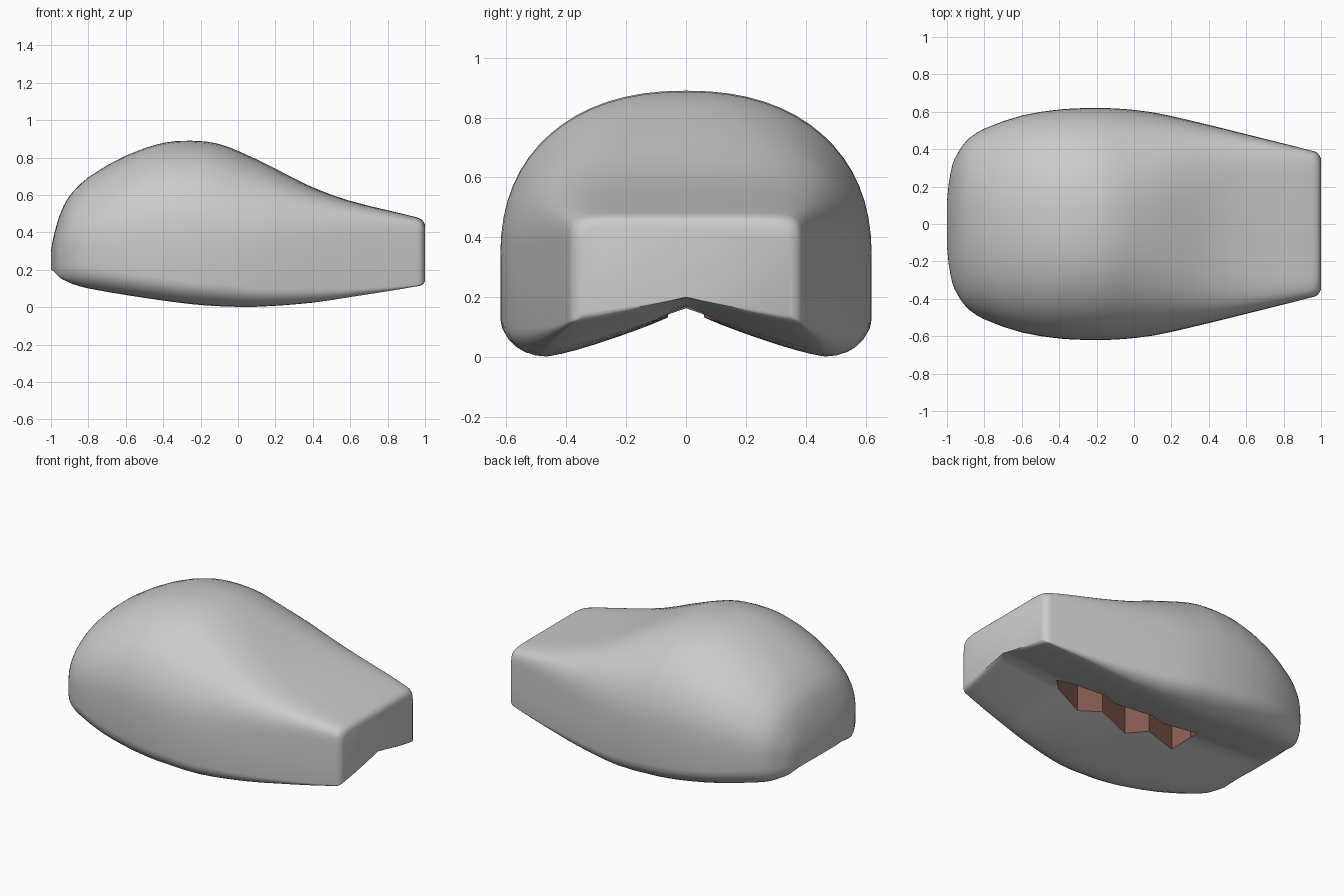
import bpy, bmesh, math

if "Cube" in bpy.data.objects:
    bpy.data.objects.remove(bpy.data.objects["Cube"])

# Stations along the body: x, half width, top height, height of the lower side lobes
ROWS = [
    (-1.0, .12, .30, .200), (-.99, .22, .36, .195), (-.97, .32, .44, .175),
    (-.95, .365, .50, .155), (-.92, .415, .565, .140), (-.88, .46, .62, .122),
    (-.8, .51, .695, .100), (-.6, .58, .81, .065), (-.4, .612, .878, .035),
    (-.25, .62, .89, .016), (-.1, .618, .872, .005), (.1, .597, .79, .002),
    (.4, .53, .64, .024), (.6, .48, .568, .054), (.8, .43, .518, .085),
    (.95, .392, .482, .110), (.975, .384, .472, .115), (.99, .370, .460, .123),
    (1.0, .350, .440, .138),
]
# Zigzag slot in the underside: x, half width
SLOT = [(-.43, 0), (-.39, .12), (-.165, .06), (-.04, .13), (.19, .06),
        (.33, .12), (.53, .05), (.59, 0)]


def slope(i, k):
    a, b = ROWS[max(i - 1, 0)], ROWS[min(i + 1, len(ROWS) - 1)]
    return (b[k] - a[k]) / (b[0] - a[0])


def sample(x, k):
    """Smooth interpolation of column k."""
    i = 0
    while i < len(ROWS) - 2 and x > ROWS[i + 1][0]:
        i += 1
    p, q = ROWS[i], ROWS[i + 1]
    d = q[0] - p[0]
    t = (x - p[0]) / d
    return ((2*t**3 - 3*t*t + 1) * p[k] + (t**3 - 2*t*t + t) * d * slope(i, k)
            + (3*t*t - 2*t**3) * q[k] + (t**3 - t*t) * d * slope(i + 1, k))


def slot_width(x):
    for (x0, h0), (x1, h1) in zip(SLOT, SLOT[1:]):
        if x0 <= x <= x1:
            return h0 + (h1 - h0) * (x - x0) / (x1 - x0)
    return 0.0


def half_section(x):
    """Points from the top centre round the side to the slot edge."""
    w, top, low = (sample(x, k) for k in (1, 2, 3))
    u = max(0.0, min(1.0, (x + .1) / 1.05))
    n = 2.25 + 7 * u * u
    mid = low + .37 * (top - low)
    centre = max(.155 + .045 * x * x, low)
    g = (1 - .85 * u) * min(1, (top - low) / .6)
    pts = []
    for i in range(17):                       # squarish arch
        a = math.pi / 2 * (1 - i / 16)
        y = 0.0 if i == 0 else w * math.cos(a) ** (2 / n)
        pts.append((y, mid + (top - mid) * max(0, math.sin(a)) ** (2 / n)))
    q, rv = w * (1 - .26 * g), .12 * g
    for i in range(7):                        # rounded lower edge
        a = math.pi / 2 * i / 6
        pts.append((q + (w - q) * math.cos(a), low + rv * (1 - math.sin(a))))
    h = slot_width(x)
    for i in range(1, 8):                     # hollow underside
        y = q + (h - q) * i / 7
        pts.append((y, low + (centre - low) * (1 - y / q) ** 1.25))
    return pts


def finish(name, bm, angle):
    bmesh.ops.remove_doubles(bm, verts=bm.verts, dist=1e-4)
    bmesh.ops.recalc_face_normals(bm, faces=bm.faces)
    me = bpy.data.meshes.new(name)
    bm.to_mesh(me)
    bm.free()
    ob = bpy.data.objects.new(name, me)
    bpy.context.collection.objects.link(ob)
    bpy.ops.object.select_all(action='DESELECT')
    bpy.context.view_layer.objects.active = ob
    ob.select_set(True)
    if angle:
        bpy.ops.object.shade_smooth_by_angle(angle=math.radians(angle))
    return ob


# Body shell
xs = {r[0] for r in ROWS} | {s[0] for s in SLOT}
xs |= {(a[0] + b[0]) / 2 for a, b in zip(ROWS, ROWS[1:])}
xs = sorted(xs)
bm = bmesh.new()
rings = []
for x in xs:
    half = half_section(x)
    loop = [(-y, z) for y, z in reversed(half[1:])] + half
    rings.append([bm.verts.new((x, y, z)) for y, z in loop])
for a, b in zip(rings, rings[1:]):
    for j in range(len(a) - 1):
        bm.faces.new((a[j], a[j + 1], b[j + 1], b[j]))
bm.faces.new(rings[0][:-1])
bm.faces.new(rings[-1][:-1])
# join the end caps to the matching seam vertices
finish("body", bm, 50)

# Slot walls rising into the body
bm = bmesh.new()
sx = [x for x in xs if SLOT[0][0] <= x <= SLOT[-1][0]]
rim = [(x, *half_section(x)[-1]) for x in sx]
outline = rim + [(x, -y, z) for x, y, z in reversed(rim[1:-1])]
lower = [bm.verts.new(p) for p in outline]
upper = [bm.verts.new((x, y, .38)) for x, y, z in outline]
for i in range(len(lower)):
    j = (i + 1) % len(lower)
    bm.faces.new((lower[i], lower[j], upper[j], upper[i]))
bm.faces.new(upper)
slot = finish("slot_walls", bm, 0)
# walls face into the slot
slot.data.flip_normals()
mat = bpy.data.materials.new("slot_brown")
mat.diffuse_color = (.25, .11, .085, 1)
mat.use_nodes = True
mat.node_tree.nodes["Principled BSDF"].inputs["Base Color"].default_value = mat.diffuse_color
slot.data.materials.append(mat)
